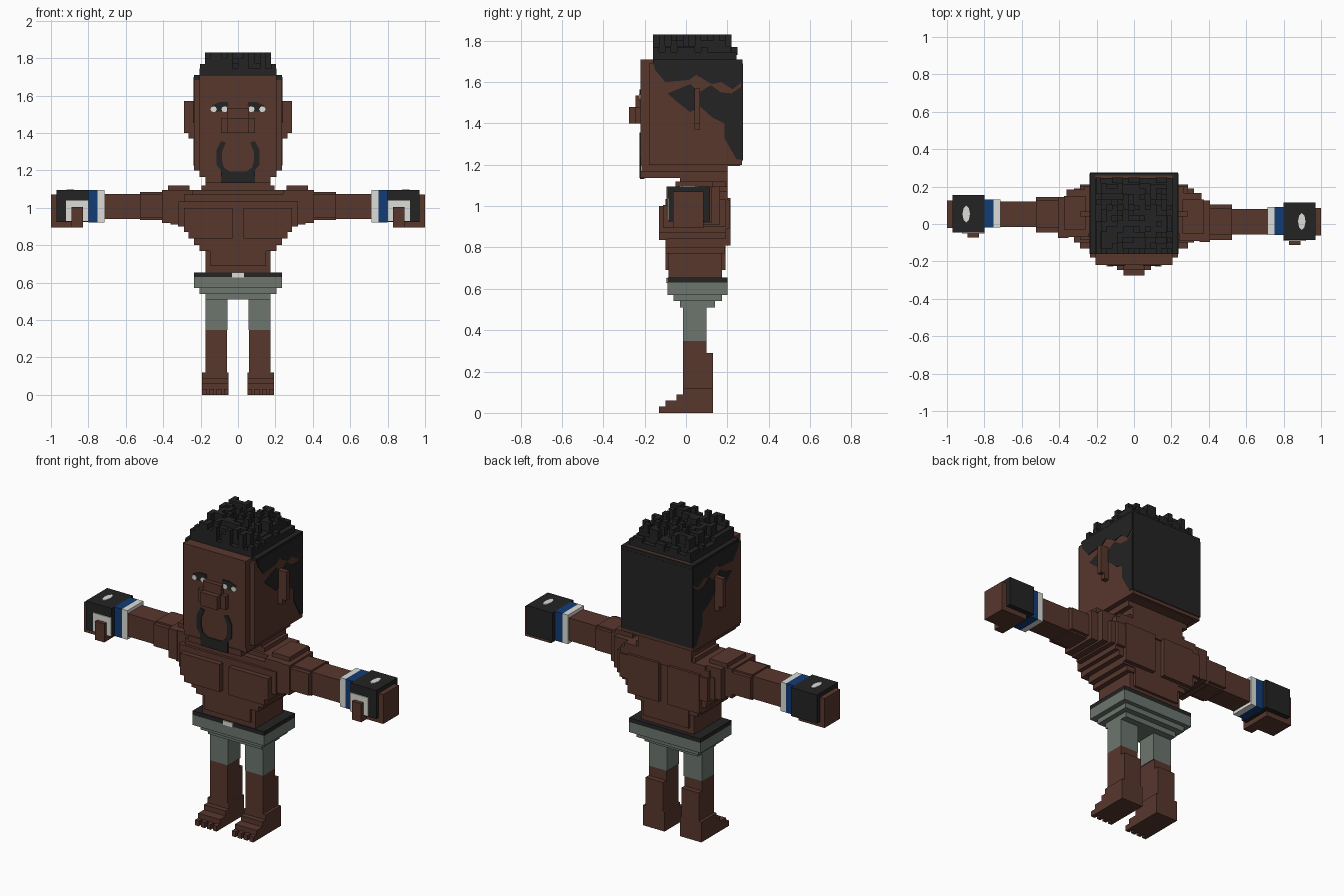
import bpy, bmesh, math, random
random.seed(4)


def material(name, rgb):
    m = bpy.data.materials.new(name)
    m.diffuse_color = (*rgb, 1)
    return m


SKIN = material("brown_skin", (0.098, 0.038, 0.027))
BLACK = material("soft_black", (0.017, 0.017, 0.017))
GREY = material("grey_green_cloth", (0.150, 0.180, 0.155))
BLUE = material("blue_band", (0.006, 0.045, 0.180))
WHITE = material("off_white", (0.72, 0.72, 0.69))


def finish(name, bm, mat):
    bmesh.ops.recalc_face_normals(bm, faces=bm.faces[:])
    me = bpy.data.meshes.new(name)
    bm.to_mesh(me)
    bm.free()
    me.materials.append(mat)
    ob = bpy.data.objects.new(name, me)
    bpy.context.collection.objects.link(ob)
    return ob


def boxes(name, mat, items, sx=1, dy=0):
    """Boxes given as x0, x1, y0, y1, z0, z1."""
    bm = bmesh.new()
    for x0, x1, y0, y1, z0, z1 in items:
        for v in bmesh.ops.create_cube(bm, size=1)["verts"]:
            v.co.x = sx * (x1 if v.co.x > 0 else x0)
            v.co.y = dy + (y1 if v.co.y > 0 else y0)
            v.co.z = z1 if v.co.z > 0 else z0
    return finish(name, bm, mat)


def tiers(name, mat, items):
    """Centred steps given as half width, y0, y1, z0, z1."""
    return boxes(name, mat, [(-h, h, a, b, c, d) for h, a, b, c, d in items])


def plate(name, mat, points, place, shift):
    """Thin plate from a 2D outline."""
    bm = bmesh.new()
    f = bm.faces.new([bm.verts.new(place(u, v)) for u, v in points])
    g = bmesh.ops.extrude_face_region(bm, geom=[f])["geom"]
    bmesh.ops.translate(bm, vec=shift, verts=[e for e in g if isinstance(e, bmesh.types.BMVert)])
    return finish(name, bm, mat)


# Head, chin and neck
tiers("head", SKIN, [
    (0.235, -0.18, 0.27, 1.20, 1.69), (0.205, -0.22, 0.26, 1.195, 1.71),
    (0.205, -0.215, 0.20, 1.165, 1.20), (0.175, -0.22, 0.17, 1.135, 1.17)])
tiers("neck", SKIN, [(0.175, -0.03, 0.20, 1.07, 1.19)])
tiers("nose", SKIN, [(0.06, -0.245, -0.21, 1.40, 1.535),
                     (0.09, -0.245, -0.21, 1.40, 1.48), (0.055, -0.275, -0.21, 1.40, 1.48)])

# Hair: back panel, cap and random spikes
tiers("hair_back", BLACK, [(0.236, 0.265, 0.275, 1.22, 1.69)])
tiers("hair_cap", BLACK, [(0.235, -0.16, 0.274, 1.68, 1.71), (0.205, -0.16, 0.245, 1.71, 1.745),
                          (0.175, -0.13, 0.215, 1.745, 1.775)])
spikes = []
step = 0.0292
for i in range(14):
    for j in range(14):
        x, y = -0.2044 + i * step, -0.16 + j * step
        edge = i in (0, 13) or j == 13
        if random.random() < (0.5 if edge else 0.42):
            top = 1.77 if edge else random.choice((1.80, 1.83, 1.83))
            spikes.append((x, x + step, y, y + step, 1.73, top))
boxes("hair_spikes", BLACK, spikes)

TOP_HAIR = [(-.16, 1.70), (.27, 1.70), (.27, 1.60), (.225, 1.565), (.17, 1.60), (.125, 1.59),
            (.05, 1.635), (.015, 1.61), (-.10, 1.60), (-.15, 1.66)]
SIDE_HAIR = [(-.09, 1.545), (.02, 1.59), (.065, 1.55), (.12, 1.585), (.17, 1.55), (.22, 1.545),
             (.27, 1.58), (.27, 1.225), (.245, 1.225), (.185, 1.33), (.185, 1.40),
             (.125, 1.43), (.07, 1.48), (.02, 1.455), (-.05, 1.51)]
BROW = [(.05, 1.545), (.055, 1.565), (.10, 1.565), (.135, 1.55), (.135, 1.54)]
for s, side in ((1, "right"), (-1, "left")):
    # Side hair, ear and eye
    for n, pts in (("upper", TOP_HAIR), ("lower", SIDE_HAIR)):
        plate(f"{n}_side_hair_{side}", BLACK, pts, lambda u, v: (s * 0.234, u, v), (s * 0.005, 0, 0))
    boxes("ear_" + side, SKIN, [(0.23, 0.265, 0.04, 0.068, 1.37, 1.57),
                                (0.26, 0.29, 0.04, 0.068, 1.40, 1.57)], s)
    plate("brow_" + side, BLACK, BROW, lambda u, v: (s * u, -0.219, v), (0, -0.006, 0))
    boxes("pupil_" + side, BLACK, [(0.06, 0.14, -0.224, -0.219, 1.515, 1.55)], s)
    for k, cx in enumerate((0.072, 0.13)):
        oct_pts = [(cx + 0.017 * math.cos(a * math.pi / 4), 1.527 + 0.016 * math.sin(a * math.pi / 4))
                   for a in range(8)]
        plate(f"eye_white_{k}_{side}", WHITE, oct_pts, lambda u, v: (s * u, -0.22, v), (0, -0.007, 0))

# Beard: a ring open at the top
half = [(.065, 1.35), (.09, 1.357), (.115, 1.31), (.115, 1.23), (.09, 1.20), (.09, 1.137)]
inner = [(.045, 1.195), (.075, 1.215), (.085, 1.25), (.085, 1.30)]
outline = half + [(-x, z) for x, z in reversed(half)] + [(-x, z) for x, z in reversed(inner)] + inner
plate("beard", BLACK, outline, lambda u, v: (u, -0.218, v), (0, -0.007, 0))
tiers("beard_underside", BLACK, [(0.09, -0.222, -0.20, 1.132, 1.165)])

# Torso, stepped towards the waist
tiers("torso", SKIN, [
    (0.175, -0.085, 0.175, 0.65, 0.77), (0.15, -0.10, 0.19, 0.69, 0.80),
    (0.205, -0.10, 0.185, 0.77, 0.82), (0.235, -0.10, 0.19, 0.80, 0.85),
    (0.265, -0.10, 0.19, 0.84, 0.88), (0.29, -0.10, 0.19, 0.87, 0.92),
    (0.32, -0.10, 0.19, 0.90, 1.035), (0.29, -0.085, 0.20, 1.03, 1.07),
    (0.265, -0.05, 0.20, 1.065, 1.095), (0.195, -0.03, 0.19, 1.09, 1.12)])

# Belt and shorts
tiers("belt", BLACK, [(0.235, -0.09, 0.20, 0.63, 0.655)])
tiers("buckle", WHITE, [(0.032, -0.096, -0.085, 0.628, 0.653)])
tiers("shorts", GREY, [(0.235, -0.09, 0.20, 0.57, 0.63), (0.205, -0.06, 0.175, 0.54, 0.575),
                       (0.175, -0.03, 0.14, 0.51, 0.545)])

for s, side, dy in ((1, "right", 0), (-1, "left", 0.04)):
    # Chest and back panels
    boxes("chest_" + side, SKIN, [(0.03, 0.265, -0.13, -0.09, 0.835, 1.0),
                                  (0.26, 0.29, -0.13, -0.09, 0.87, 1.0)], s)
    boxes("back_muscle_" + side, SKIN, [(0.03, 0.235, 0.18, 0.215, 0.81, 1.04),
                                        (0.23, 0.29, 0.18, 0.21, 0.89, 1.03)], s)
    # Arm
    boxes("shoulder_" + side, SKIN, [(0.24, 0.36, -0.09, 0.165, 0.91, 1.095),
                                     (0.26, 0.375, -0.05, 0.13, 1.09, 1.12),
                                     (0.35, 0.405, -0.095, 0.125, 0.92, 1.095)], s, dy / 2)
    boxes("upper_arm_" + side, SKIN, [(0.39, 0.525, -0.085, 0.105, 0.945, 1.075),
                                      (0.39, 0.525, -0.06, 0.085, 0.935, 1.085)], s, dy)
    boxes("forearm_" + side, SKIN, [(0.52, 0.73, -0.055, 0.08, 0.94, 1.075)], s, dy)
    # Wristband and glove
    boxes("white_band_" + side, WHITE, [(0.715, 0.75, -0.06, 0.09, 0.922, 1.095)], s, dy)
    boxes("blue_band_" + side, BLUE, [(0.75, 0.80, -0.06, 0.09, 0.922, 1.095)], s, dy)
    boxes("glove_" + side, BLACK, [(0.80, 0.97, -0.085, 0.115, 0.925, 1.095)], s, dy)
    boxes("glove_trim_" + side, WHITE, [(0.80, 0.92, -0.09, -0.08, 1.005, 1.04),
                                        (0.89, 0.92, -0.09, -0.08, 0.93, 1.01),
                                        (0.80, 0.83, -0.09, -0.08, 0.93, 1.01)], s, dy)
    oval = [(0.897 + 0.02 * math.cos(a * math.pi / 4), 0.014 + dy + 0.045 * math.sin(a * math.pi / 4))
            for a in range(8)]
    plate("glove_patch_" + side, WHITE, oval, lambda u, v: (s * u, v, 1.093), (0, 0, 0.006))
    # Fist and thumb
    boxes("fist_" + side, SKIN, [(0.83, 1.0, -0.062, 0.085, 0.895, 1.07)], s, dy)
    boxes("thumb_" + side, SKIN, [(0.83, 0.89, -0.112, -0.05, 0.895, 1.005)], s, dy)
    # Leg
    boxes("shorts_leg_" + side, GREY, [(0.055, 0.175, -0.015, 0.10, 0.348, 0.515)], s)
    boxes("shin_" + side, SKIN, [(0.06, 0.175, -0.015, 0.10, 0.10, 0.348),
                                 (0.06, 0.175, 0.05, 0.13, 0.10, 0.29)], s)
    # Foot with four toes
    foot = [(0.05, 0.192, -0.015, 0.13, 0.0, 0.12), (0.05, 0.192, -0.045, 0.0, 0.0, 0.09),
            (0.05, 0.192, -0.10, 0.0, 0.0, 0.06)]
    foot += [(0.05 + k * 0.039, 0.075 + k * 0.039, -0.13, -0.09, 0.0, 0.032) for k in range(4)]
    boxes("foot_" + side, SKIN, foot, s)
